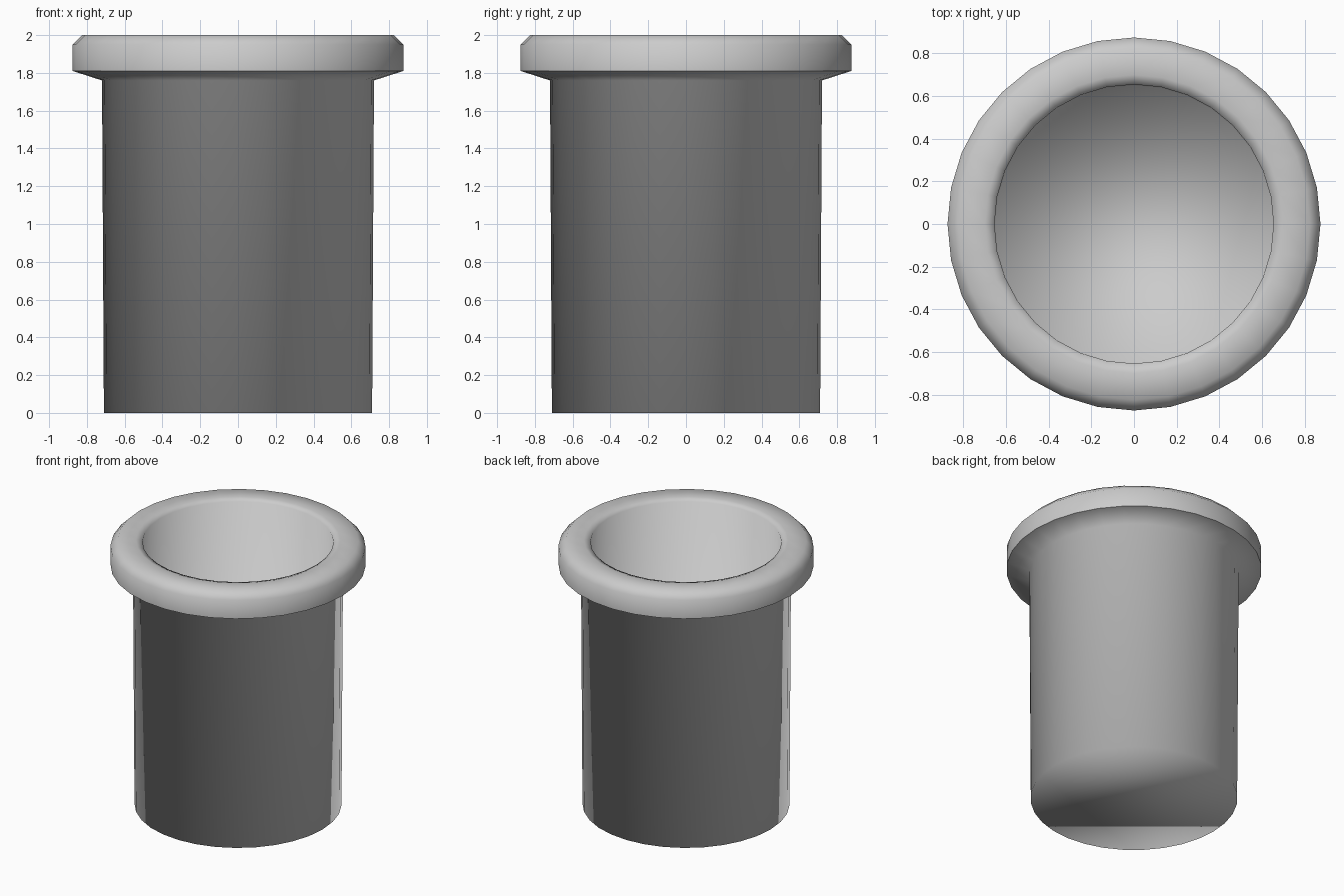
import bpy, bmesh, math

if "Cube" in bpy.data.objects:
    bpy.data.objects.remove(bpy.data.objects["Cube"])

SIDES = 32

# Cross-section (radius, height): outside bottom, lip, inside, floor
PROFILE = [
    (0.71, 0.0), (0.72, 1.76),                 # outer wall
    (0.875, 1.81), (0.875, 1.95), (0.825, 2.0),  # lip outside
    (0.70, 2.0), (0.655, 1.985),               # lip inside
    (0.65, 0.06),                              # inner wall
]
SHARP_RING = 2                                 # crisp lower edge of the lip


def lathe(name, profile, sides, sharp_ring):
    bm = bmesh.new()
    rings = []
    for r, z in profile:
        rings.append([bm.verts.new((r * math.cos(2 * math.pi * i / sides),
                                    r * math.sin(2 * math.pi * i / sides), z))
                      for i in range(sides)])
    for a, b in zip(rings, rings[1:]):
        for i in range(sides):
            j = (i + 1) % sides
            bm.faces.new((a[i], a[j], b[j], b[i]))
    # Underside and inner floor
    bm.faces.new(rings[0][::-1])
    bm.faces.new(rings[-1])
    bmesh.ops.recalc_face_normals(bm, faces=bm.faces)
    # Fully smooth, apart from one crisp ring
    for f in bm.faces:
        f.smooth = True
    ring = rings[sharp_ring]
    for i in range(sides):
        bm.edges.get((ring[i], ring[(i + 1) % sides])).smooth = False
    mesh = bpy.data.meshes.new(name)
    bm.to_mesh(mesh)
    bm.free()
    obj = bpy.data.objects.new(name, mesh)
    bpy.context.collection.objects.link(obj)
    return obj


cup = lathe("cup", PROFILE, SIDES, SHARP_RING)
